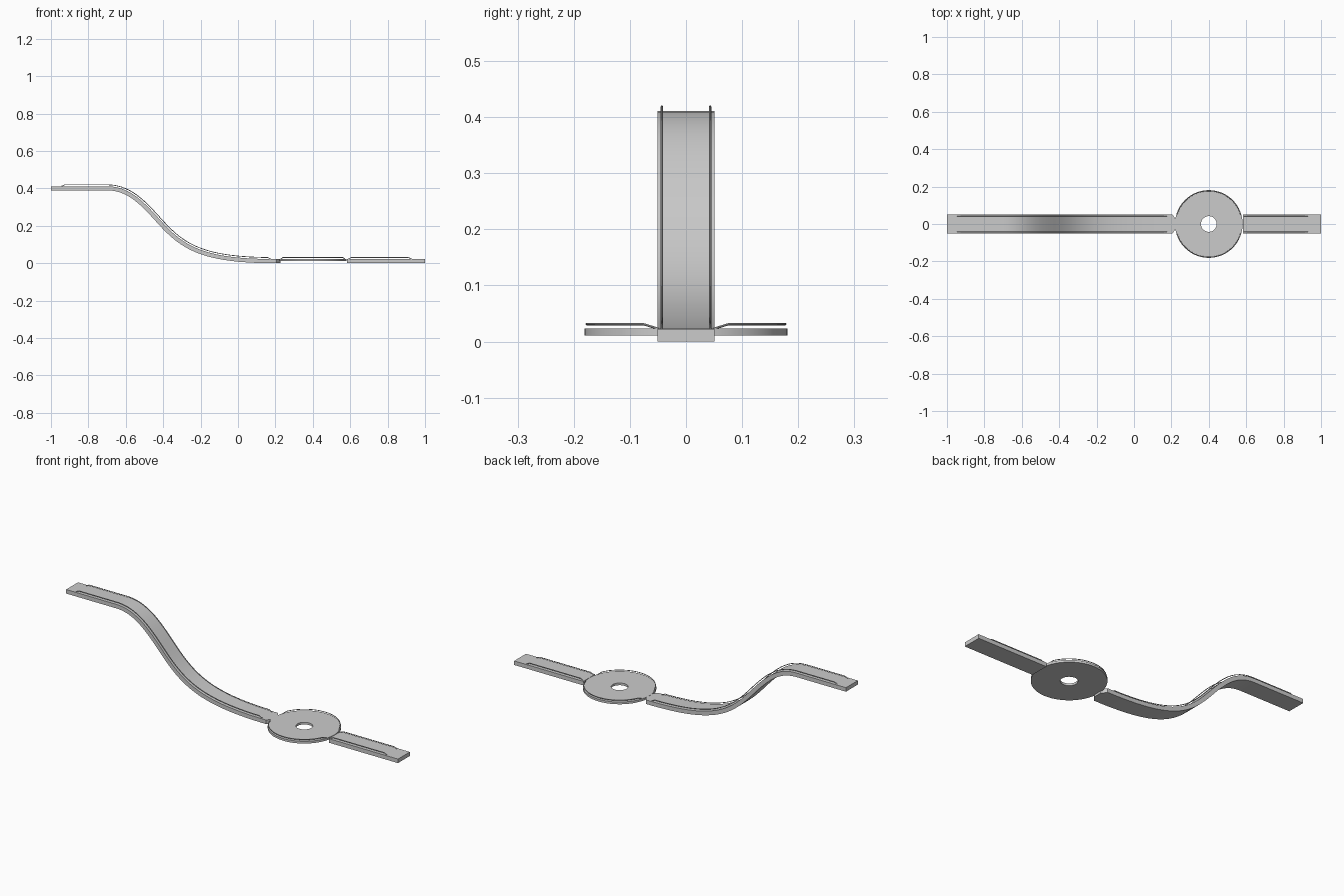
import bpy, bmesh, math
from mathutils import Vector

if "Cube" in bpy.data.objects:
    bpy.data.objects.remove(bpy.data.objects["Cube"])

HALF_T, HALF_W, RAIL_Y, RAIL_R = 0.011, 0.051, 0.043, 0.002
LIFT = HALF_T + 0.008


def finish(name, bm, angle=30):
    bmesh.ops.recalc_face_normals(bm, faces=bm.faces)
    me = bpy.data.meshes.new(name)
    bm.to_mesh(me)
    bm.free()
    ob = bpy.data.objects.new(name, me)
    bpy.context.collection.objects.link(ob)
    bpy.context.view_layer.objects.active = ob
    ob.select_set(True)
    bpy.ops.object.shade_smooth_by_angle(angle=math.radians(angle))
    ob.select_set(False)
    return ob


def sweep(name, sections):
    """Join matching closed sections into a capped solid."""
    bm = bmesh.new()
    rings = [[bm.verts.new(p) for p in s] for s in sections]
    n = len(rings[0])
    for a, b in zip(rings, rings[1:]):
        for i in range(n):
            bm.faces.new((a[i], a[(i + 1) % n], b[(i + 1) % n], b[i]))
    bm.faces.new(rings[0])
    bm.faces.new(rings[-1])
    return finish(name, bm)


def normals(path):
    out = []
    for i in range(len(path)):
        a, b = path[max(i - 1, 0)], path[min(i + 1, len(path) - 1)]
        t = (b - a).normalized()
        out.append(Vector((-t.y, t.x)))
    return out


def slab(name, path, widths=None):
    widths = widths or {}
    secs = []
    for i, (p, n) in enumerate(zip(path, normals(path))):
        w = widths.get(i, HALF_W)
        lo, hi = p - n * HALF_T, p + n * HALF_T
        secs.append([(lo.x, -w, lo.y), (lo.x, w, lo.y),
                     (hi.x, w, hi.y), (hi.x, -w, hi.y)])
    return sweep(name, secs)


def wire(name, pts):
    """Thin round rod along 3D points."""
    pts = [Vector(p) for p in pts]
    secs = []
    for i, p in enumerate(pts):
        t = (pts[min(i + 1, len(pts) - 1)] - pts[max(i - 1, 0)]).normalized()
        side = t.cross(Vector((0, 0, 1))).normalized()
        up = side.cross(t)
        secs.append([p + RAIL_R * (math.cos(k * math.pi / 4) * side + math.sin(k * math.pi / 4) * up)
                     for k in range(8)])
    return sweep(name, secs)


def bezier(a, b, c, d, n):
    a, b, c, d = map(Vector, (a, b, c, d))
    for i in range(n):
        t = i / n
        yield a*(1-t)**3 + 3*b*t*(1-t)**2 + 3*c*t*t*(1-t) + d*t**3


def rails(name, path, x0, x1):
    """Pair of rods above a slab with ends dropping to its surface."""
    inner = [(p, n) for p, n in zip(path, normals(path)) if x0 + 0.02 < p.x < x1 - 0.02]
    first, last = path[0].y, path[-1].y
    top = [Vector((x0, first + HALF_T)), Vector((x0 + 0.018, first + LIFT))]
    top += [p + n * LIFT for p, n in inner]
    zl = inner[-1][0].y if inner else last
    top += [Vector((x1 - 0.018, min(zl, last + 0.002) + LIFT)), Vector((x1, last + HALF_T))]
    for side, tag in ((-1, "front"), (1, "back")):
        wire(f"{name}_{tag}", [(p.x, side * RAIL_Y, p.y) for p in top])


# Sloping lane: flat start, S-shaped drop, long run-out
curve = list(bezier((-0.7, 0.4), (-0.59, 0.4), (-0.52, 0.33), (-0.43, 0.23), 20))
curve += list(bezier((-0.43, 0.23), (-0.3, 0.085), (-0.2, HALF_T), (0.2, HALF_T), 30))
lane = [Vector((-1, 0.4))] + curve + [Vector((0.205, HALF_T)), Vector((0.226, HALF_T))]
slab("sloping_lane", lane, {len(lane) - 1: 0.022})
rails("sloping_lane_rail", lane, -0.945, 0.175)

# Straight end lane
end = [Vector((0.583, HALF_T)), Vector((1, HALF_T))]
slab("end_lane", end)
rails("end_lane_rail", end, 0.588, 0.93)

# Round green with a through hole
CX, R, HOLE = 0.4, 0.181, 0.042
bm = bmesh.new()
N = 64
loops = [[bm.verts.new((CX + r * math.cos(2 * math.pi * i / N), r * math.sin(2 * math.pi * i / N), z))
          for i in range(N)] for r, z in ((R, 0.011), (R, 0.023), (HOLE, 0.023), (HOLE, 0.011))]
for a, b in zip(loops, loops[1:] + loops[:1]):
    for i in range(N):
        j = (i + 1) % N
        bm.faces.new((a[i], a[j], b[j], b[i]))
finish("round_green", bm)

# Curved rods around the green, open at both lane joints
for side, tag in ((-1, "front"), (1, "back")):
    rr, a0 = 0.177, math.asin(0.05 / 0.177)
    a1 = math.asin(0.076 / 0.177)
    angs = [(a0, 0.023)] + [(a1 + (math.pi - 2 * a1) * i / 32, 0.031) for i in range(33)]
    angs += [(math.pi - a0, 0.023)]
    wire(f"green_rail_{tag}", [(CX + rr * math.cos(a), side * rr * math.sin(a), z) for a, z in angs])
